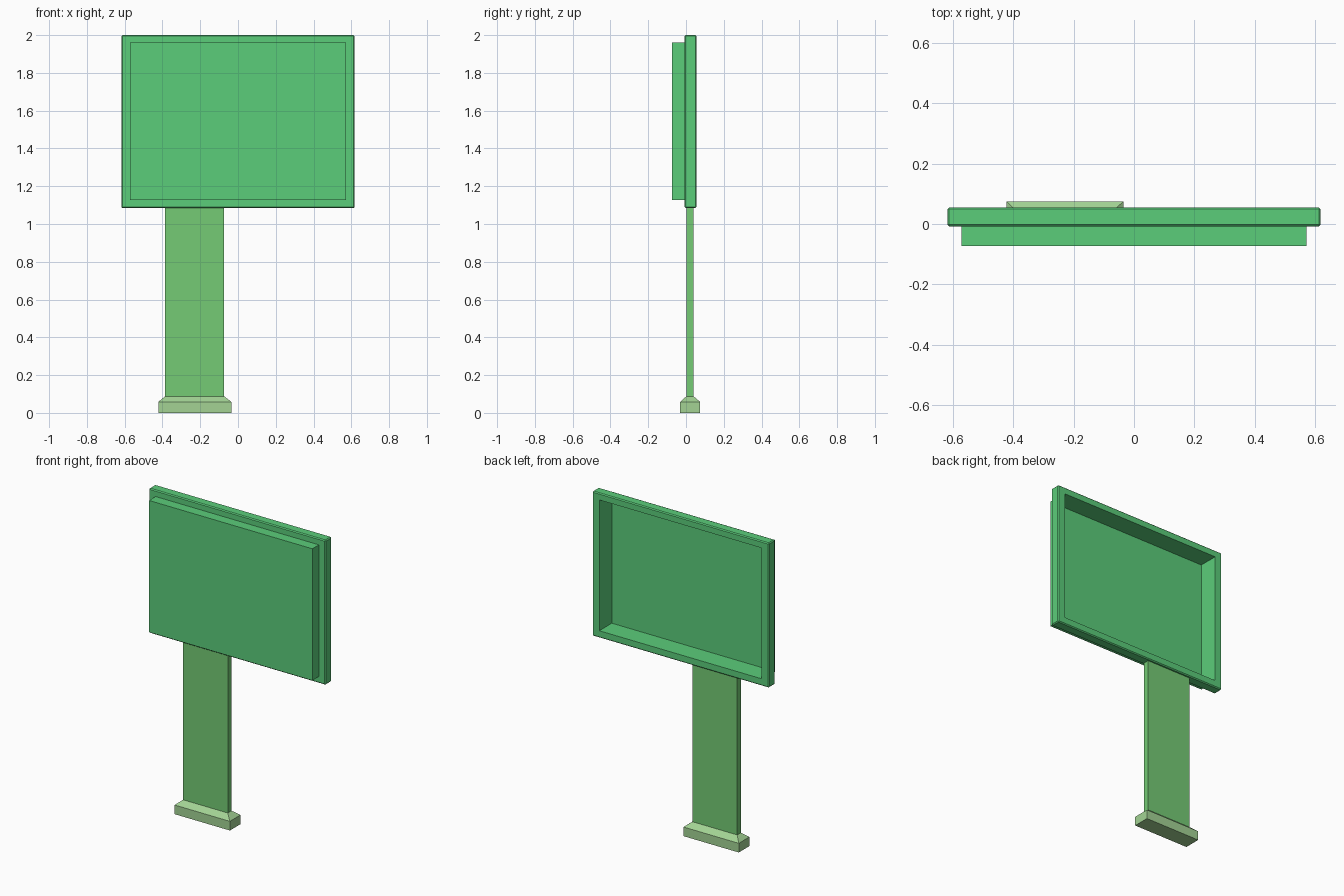
import bpy, bmesh
from mathutils import Vector

if "Cube" in bpy.data.objects:
    bpy.data.objects.remove(bpy.data.objects["Cube"])


def material(name, color):
    m = bpy.data.materials.new(name)
    m.diffuse_color = (*color, 1)
    m.use_nodes = True
    m.node_tree.nodes["Principled BSDF"].inputs["Base Color"].default_value = m.diffuse_color
    return m


def box(bm, lo, hi):
    """Add an axis-aligned box between two corners."""
    verts = bmesh.ops.create_cube(bm, size=1)["verts"]
    lo, hi = Vector(lo), Vector(hi)
    for v in verts:
        v.co = (lo + hi) / 2 + v.co * (hi - lo)
    return verts


def face_along(bm, axis):
    """Outermost face whose normal points along the axis."""
    axis = Vector(axis)
    bm.normal_update()
    faces = [f for f in bm.faces if f.normal.dot(axis) > 0.99]
    return max(faces, key=lambda f: f.calc_center_median().dot(axis))


def inset_extrude(bm, face, half_w, z0, z1, y):
    """Inset a y-facing face to a centred rectangle, then extrude it to y."""
    bmesh.ops.inset_region(bm, faces=[face], thickness=0.02)
    zc = face.calc_center_median().z
    for v in face.verts:
        v.co.x = half_w if v.co.x > 0 else -half_w
        v.co.z = z1 if v.co.z > zc else z0
    cap = bmesh.ops.extrude_discrete_faces(bm, faces=[face])["faces"][0]
    for v in cap.verts:
        v.co.y = y


def finish(bm, name, mat):
    bmesh.ops.recalc_face_normals(bm, faces=bm.faces)
    mesh = bpy.data.meshes.new(name)
    bm.to_mesh(mesh)
    bm.free()
    mesh.materials.append(mat)
    ob = bpy.data.objects.new(name, mesh)
    bpy.context.collection.objects.link(ob)


# Sign board: bevelled frame, raised front panel, hollow back
bm = bmesh.new()
box(bm, (-0.618, -0.008, 1.085), (0.618, 0.055, 2.0))
bmesh.ops.bevel(bm, geom=bm.edges[:], offset=0.006, segments=1, affect='EDGES')
inset_extrude(bm, face_along(bm, (0, -1, 0)), 0.571, 1.127, 1.96, -0.073)
inset_extrude(bm, face_along(bm, (0, 1, 0)), 0.568, 1.13, 1.957, -0.070)
finish(bm, "sign_board", material("board_green", (0.105, 0.61, 0.195)))

# Flat post, off to one side
bm = bmesh.new()
box(bm, (-0.386, 0.002, 0.08), (-0.073, 0.04, 1.09))
finish(bm, "post", material("post_green", (0.178, 0.597, 0.178)))

# Foot with sloped shoulders
bm = bmesh.new()
box(bm, (-0.422, -0.031, 0), (-0.035, 0.075, 0.058))
top = face_along(bm, (0, 0, 1))
top = bmesh.ops.extrude_discrete_faces(bm, faces=[top])["faces"][0]
for v in top.verts:
    v.co.x = -0.073 if v.co.x > -0.2 else -0.386
    v.co.y = 0.04 if v.co.y > 0 else 0.002
    v.co.z = 0.088
finish(bm, "foot", material("foot_green", (0.366, 0.651, 0.296)))
